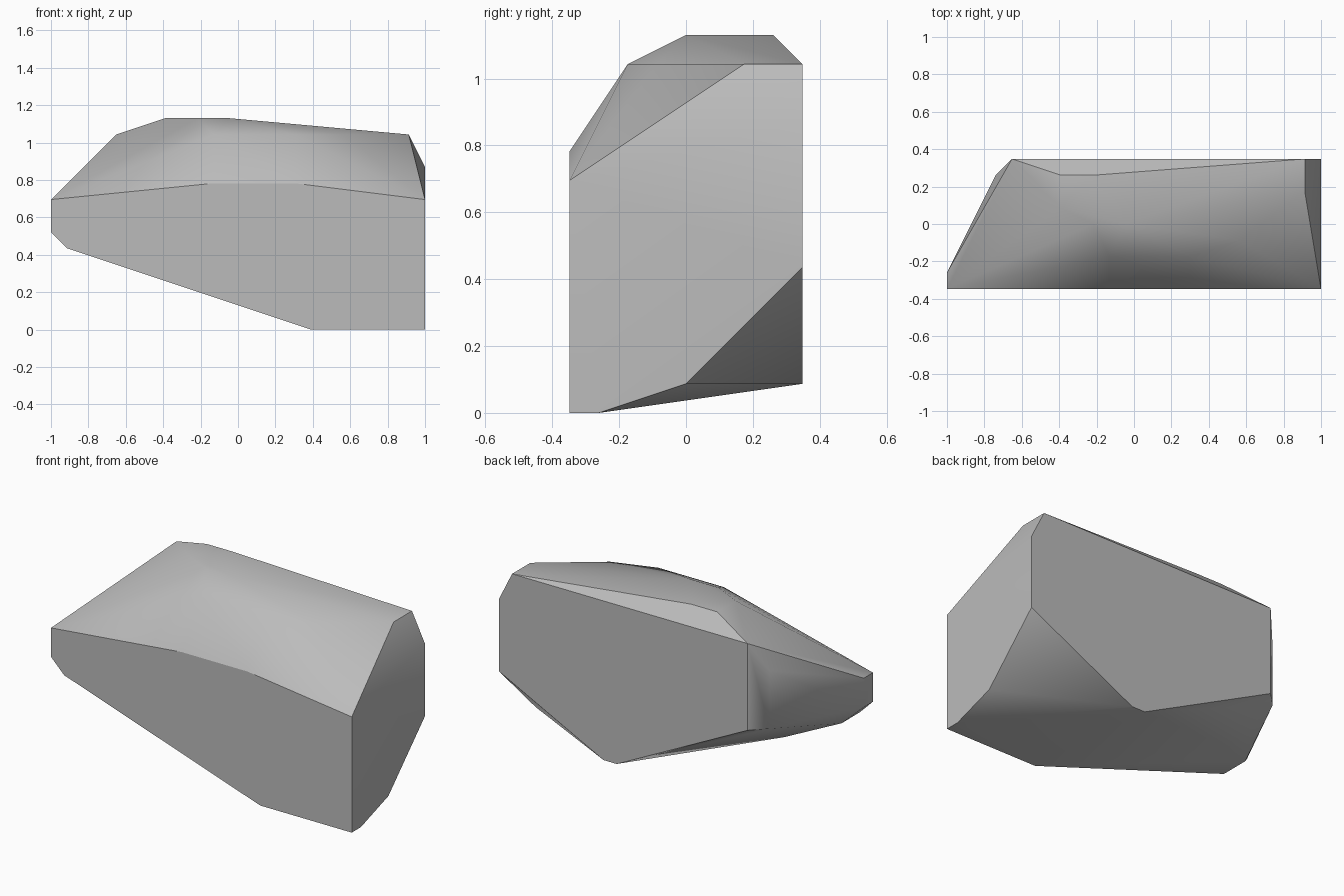
import bpy
import bmesh
import math

default_cube = bpy.data.objects.get("Cube")
if default_cube:
    bpy.data.objects.remove(default_cube, do_unlink=True)

# The boulder's corners sit on a coarse lattice: CELLS_X cells across its length
CELLS_X, CELLS_Y = 23, 8
CELL = 2 / CELLS_X


def make_material(name, colour):
    material = bpy.data.materials.new(name)
    material.use_nodes = True
    material.diffuse_color = colour
    material.node_tree.nodes["Principled BSDF"].inputs["Base Color"].default_value = colour
    return material


# Corner points as (x, y) lattice steps, grouped by height step
corner_levels = {
    13: [(7, 7), (9, 7), (11, 4), (9, 4), (7, 5)],               # crown
    12: [(4, 8), (22, 8), (22, 6), (18, 3), (15, 2), (10, 2)],   # shoulder
    10: [(23, 8), (3, 7)],
    9: [(10, 0), (15, 0)],                                       # front brow
    8: [(0, 0), (0, 1), (23, 0)],
    6: [(0, 0), (0, 1), (3, 7), (4, 8)],                         # narrow end
    5: [(1, 0), (1, 2), (23, 8)],
    4: [(4, 4)],                                                 # underside
    1: [(14, 8), (15, 8), (23, 4)],
    0: [(16, 0), (23, 0), (23, 1)],                              # foot
}


def build_boulder(name, levels, material):
    bm = bmesh.new()
    for height, points in levels.items():
        for x, y in points:
            bm.verts.new(((x - CELLS_X / 2) * CELL, (y - CELLS_Y / 2) * CELL, height * CELL))
    hull = bmesh.ops.convex_hull(bm, input=bm.verts[:])
    unused = {v for v in hull["geom_interior"] + hull["geom_unused"]
              if isinstance(v, bmesh.types.BMVert) and v.is_valid}
    bmesh.ops.delete(bm, geom=list(unused), context="VERTS")
    # Merge coplanar triangles into clean flat faces
    bmesh.ops.dissolve_limit(bm, angle_limit=math.radians(1),
                             verts=bm.verts[:], edges=bm.edges[:])
    bmesh.ops.recalc_face_normals(bm, faces=bm.faces[:])
    mesh = bpy.data.meshes.new(name)
    bm.to_mesh(mesh)
    bm.free()
    mesh.materials.append(material)
    boulder = bpy.data.objects.new(name, mesh)
    bpy.context.collection.objects.link(boulder)
    return boulder


stone_grey = make_material("stone_grey", (0.5, 0.5, 0.5, 1))
boulder = build_boulder("boulder", corner_levels, stone_grey)

# Soft shading over shallow ridges, crisp main edges
bpy.ops.object.select_all(action="DESELECT")
boulder.select_set(True)
bpy.context.view_layer.objects.active = boulder
bpy.ops.object.shade_smooth_by_angle(angle=math.radians(30))
